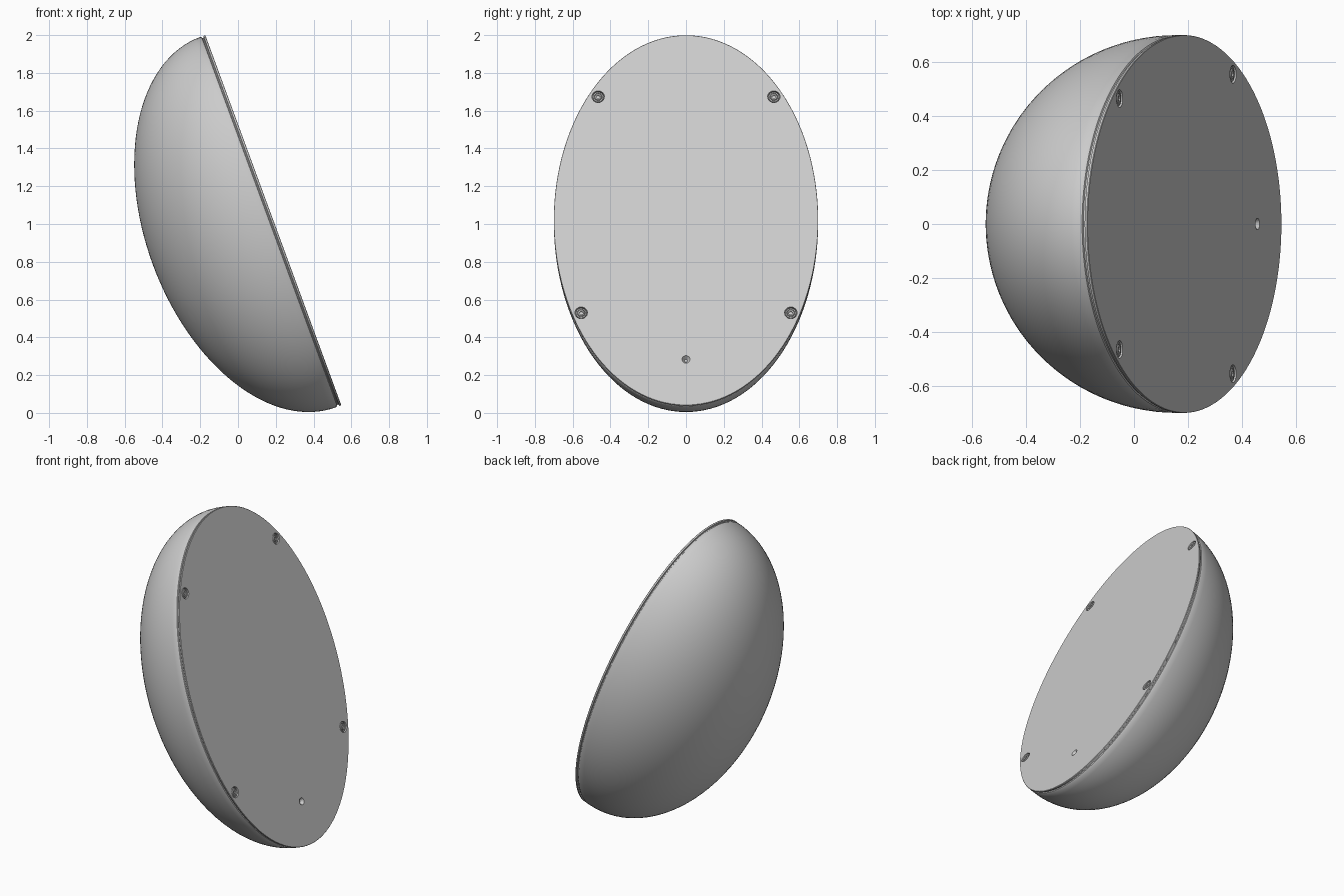
import bpy, bmesh, math
from mathutils import Matrix, Vector

if "Cube" in bpy.data.objects:
    bpy.data.objects.remove(bpy.data.objects["Cube"])

# Tilted frame of the flat face: X down the slope, Y sideways, Z out of the face
A, B = 1.044, 0.70
t = Vector((0.345, 0, -0.939)).normalized()
n = Vector((0.939, 0, 0.345)).normalized()
c = Vector((0.187, 0, 1.02))
FRAME = Matrix(((t.x, 0, n.x, c.x), (0, 1, 0, c.y), (t.z, 0, n.z, c.z), (0, 0, 0, 1)))


def lathe(name, profile, seg, sx=1.0, sy=1.0, at=(0, 0, 0)):
    """Spin (radius, height) points into a closed solid in the face frame."""
    bm = bmesh.new()
    rings = []
    for r, h in profile:
        if r == 0:
            rings.append([bm.verts.new((0, 0, h))] * seg)
        else:
            rings.append([bm.verts.new((r * sx * math.cos(2 * math.pi * i / seg),
                                        r * sy * math.sin(2 * math.pi * i / seg), h))
                          for i in range(seg)])
    for p, q in zip(rings, rings[1:]):
        for i in range(seg):
            j = (i + 1) % seg
            f = list(dict.fromkeys((p[i], p[j], q[j], q[i])))
            bm.faces.new(f)
    for ring in (rings[0], rings[-1]):
        if ring[0] is not ring[1]:
            bm.faces.new(ring)
    bmesh.ops.recalc_face_normals(bm, faces=bm.faces)
    bm.transform(FRAME @ Matrix.Translation(at))
    me = bpy.data.meshes.new(name)
    bm.to_mesh(me)
    bm.free()
    ob = bpy.data.objects.new(name, me)
    bpy.context.collection.objects.link(ob)
    return ob


def smooth(ob):
    bpy.ops.object.select_all(action='DESELECT')
    ob.select_set(True)
    bpy.context.view_layer.objects.active = ob
    bpy.ops.object.shade_smooth_by_angle(angle=math.radians(30))


def cut(ob, cutter):
    m = ob.modifiers.new("cut", 'BOOLEAN')
    m.object, m.operation, m.solver = cutter, 'DIFFERENCE', 'EXACT'
    bpy.context.view_layer.objects.active = ob
    bpy.ops.object.modifier_apply(modifier=m.name)
    bpy.data.objects.remove(cutter)


# Half-egg shell with a thin grooved rim and flat face
LIP, DEPTH, N = 0.03, 0.65, 32
dome = [(math.sin(k * math.pi / 2 / N), -LIP - DEPTH * math.cos(k * math.pi / 2 / N))
        for k in range(N + 1)]
dome[0] = (0, -LIP - DEPTH)
rim = [(0.996, -0.022), (0.990, -0.019), (0.990, -0.014), (0.998, -0.011),
       (1.0, -0.008), (1.0, -0.002), (0.998, 0.0)]
body = lathe("shell", dome + rim, 128, A, B)

# Recessed screw holes and a small dimple low on the face
spots = [(u, s * y) for u, y in ((-0.697, 0.465), (0.522, 0.555)) for s in (-1, 1)]
for u, y in spots:
    cut(body, lathe("hole_cutter", [(0.033, -0.02), (0.033, 0.02)], 32, at=(u, y, 0)))
cut(body, lathe("dimple_cutter", [(0.008, -0.02), (0.024, 0.004)], 24, at=(0.785, 0, 0)))
smooth(body)

# Washer-head screws with a hexagonal socket
for u, y in spots:
    smooth(lathe("screw_washer", [(0.029, -0.021), (0.029, -0.006), (0.027, -0.004),
                                  (0.021, -0.004), (0.021, -0.012), (0.0, -0.012)],
                 32, at=(u, y, 0)))
    head = lathe("screw_head", [(0.019, -0.014), (0.019, -0.004), (0.016, -0.001),
                                (0.0, -0.001)], 32, at=(u, y, 0))
    cut(head, lathe("socket_cutter", [(0.010, -0.009), (0.010, 0.01)], 6, at=(u, y, 0)))
    smooth(head)
